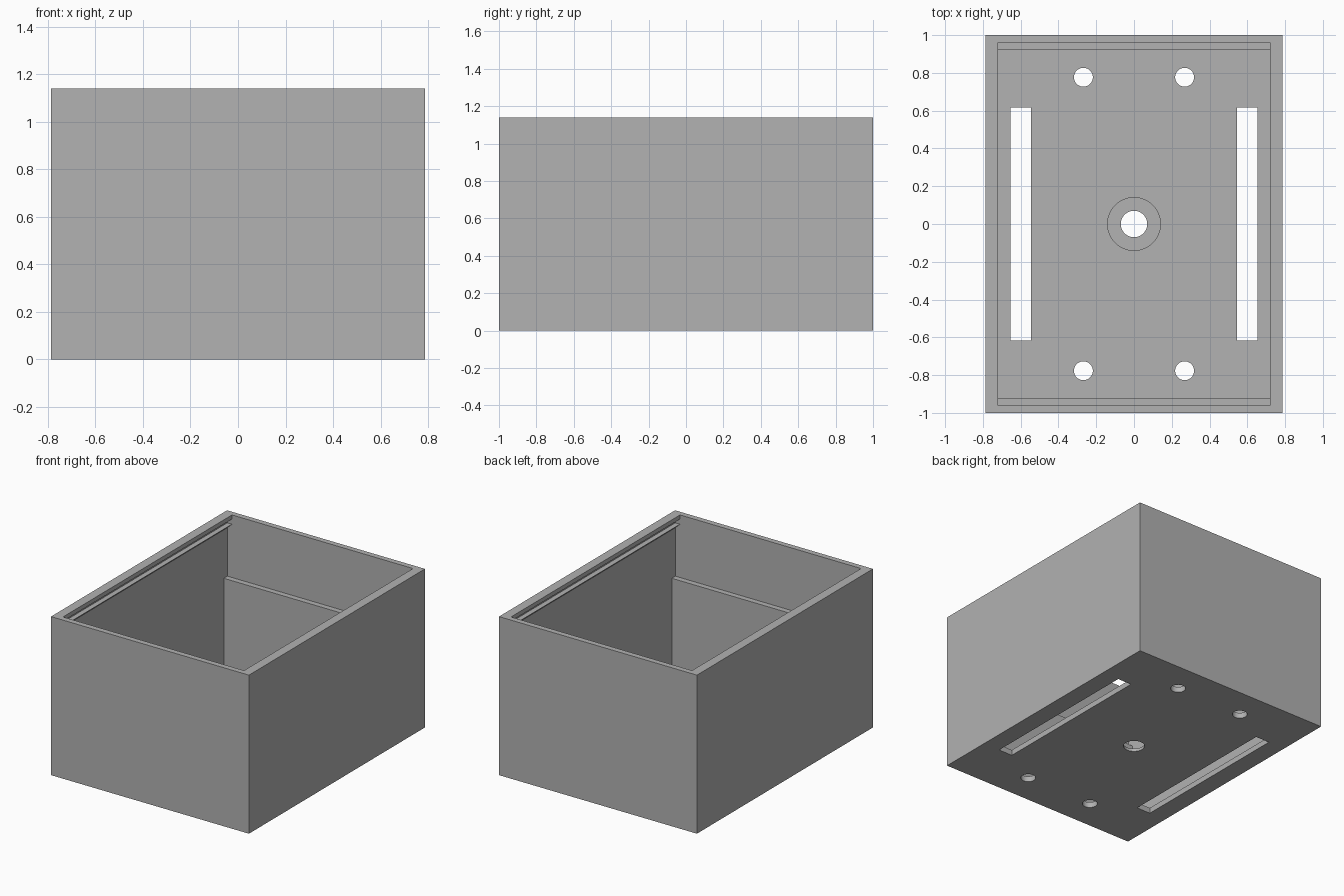
import bpy
import bmesh
from mathutils import Vector

if "Cube" in bpy.data.objects:
    bpy.data.objects.remove(bpy.data.objects["Cube"], do_unlink=True)

HALF_X, HALF_Y, HEIGHT = 0.787, 1.0, 1.14
WALL_X, WALL_Y, FLOOR = 0.757, 0.96, 0.04
LIP_X, LEDGE_Y, LEDGE_Z = 0.72, 0.92, 0.69

grey = bpy.data.materials.new("plain_grey")
grey.use_nodes = True
colour = (0.445, 0.445, 0.445, 1)
grey.diffuse_color = colour
grey.node_tree.nodes["Principled BSDF"].inputs["Base Color"].default_value = colour


def add_object(name, bm):
    bmesh.ops.recalc_face_normals(bm, faces=bm.faces)
    mesh = bpy.data.meshes.new(name)
    bm.to_mesh(mesh)
    bm.free()
    mesh.materials.append(grey)
    obj = bpy.data.objects.new(name, mesh)
    bpy.context.collection.objects.link(obj)
    return obj


def block(name, low, high):
    bm = bmesh.new()
    bmesh.ops.create_cube(bm, size=1)
    low, high = Vector(low), Vector(high)
    for v in bm.verts:
        v.co = (low + high) / 2 + v.co * (high - low)
    return add_object(name, bm)


def cylinder(name, x, y, radius, z0, z1):
    bm = bmesh.new()
    bmesh.ops.create_cone(bm, cap_ends=True, segments=48, radius1=radius,
                          radius2=radius, depth=z1 - z0)
    bmesh.ops.translate(bm, verts=bm.verts, vec=(x, y, (z0 + z1) / 2))
    return add_object(name, bm)


def prism(name, profile, half_length):
    # mirrored x-z outline, extruded along y
    outline = profile + [(-x, z) for x, z in reversed(profile)]
    bm = bmesh.new()
    face = bm.faces.new([bm.verts.new((x, -half_length, z)) for x, z in outline])
    extruded = bmesh.ops.extrude_face_region(bm, geom=[face])["geom"]
    verts = [g for g in extruded if isinstance(g, bmesh.types.BMVert)]
    bmesh.ops.translate(bm, verts=verts, vec=(0, 2 * half_length, 0))
    return add_object(name, bm)


def cut(target, cutter):
    cutter.hide_render = True
    mod = target.modifiers.new("cut", "BOOLEAN")
    mod.operation = "DIFFERENCE"
    mod.solver = "EXACT"
    mod.object = cutter
    bpy.context.view_layer.objects.active = target
    bpy.ops.object.modifier_apply(modifier=mod.name)
    bpy.data.objects.remove(cutter, do_unlink=True)


# Solid body
box = block("open_box", (-HALF_X, -HALF_Y, 0), (HALF_X, HALF_Y, HEIGHT))

# Upper cavity with lid grooves between the top lip and the chamfered rail
cut(box, prism("upper_cavity", [
    (WALL_X, LEDGE_Z), (WALL_X, 1.038), (LIP_X, 1.073), (WALL_X, 1.073),
    (WALL_X, 1.11), (LIP_X, 1.11), (LIP_X, HEIGHT + 0.1)], WALL_Y))

# Lower cavity, shorter so that a ledge stays at each end
cut(box, block("lower_cavity", (-WALL_X, -LEDGE_Y, FLOOR),
               (WALL_X, LEDGE_Y, LEDGE_Z + 0.1)))

# Floor slots and mounting holes
for side in (-1, 1):
    cut(box, block("slot", (side * 0.6 - 0.055, -0.617, -0.1),
                   (side * 0.6 + 0.055, 0.617, 0.1)))
    for end in (-1, 1):
        cut(box, cylinder("hole", side * 0.268, end * 0.777, 0.05, -0.1, 0.1))

# Centre hole with a shallow recess around it
cut(box, cylinder("centre_hole", 0, 0, 0.07, -0.1, 0.1))
cut(box, cylinder("centre_recess", 0, 0, 0.14, FLOOR / 2, 0.1))

# Smooth hole walls, sharp box edges
bpy.ops.object.select_all(action="DESELECT")
box.select_set(True)
bpy.context.view_layer.objects.active = box
bpy.ops.object.shade_smooth_by_angle()
